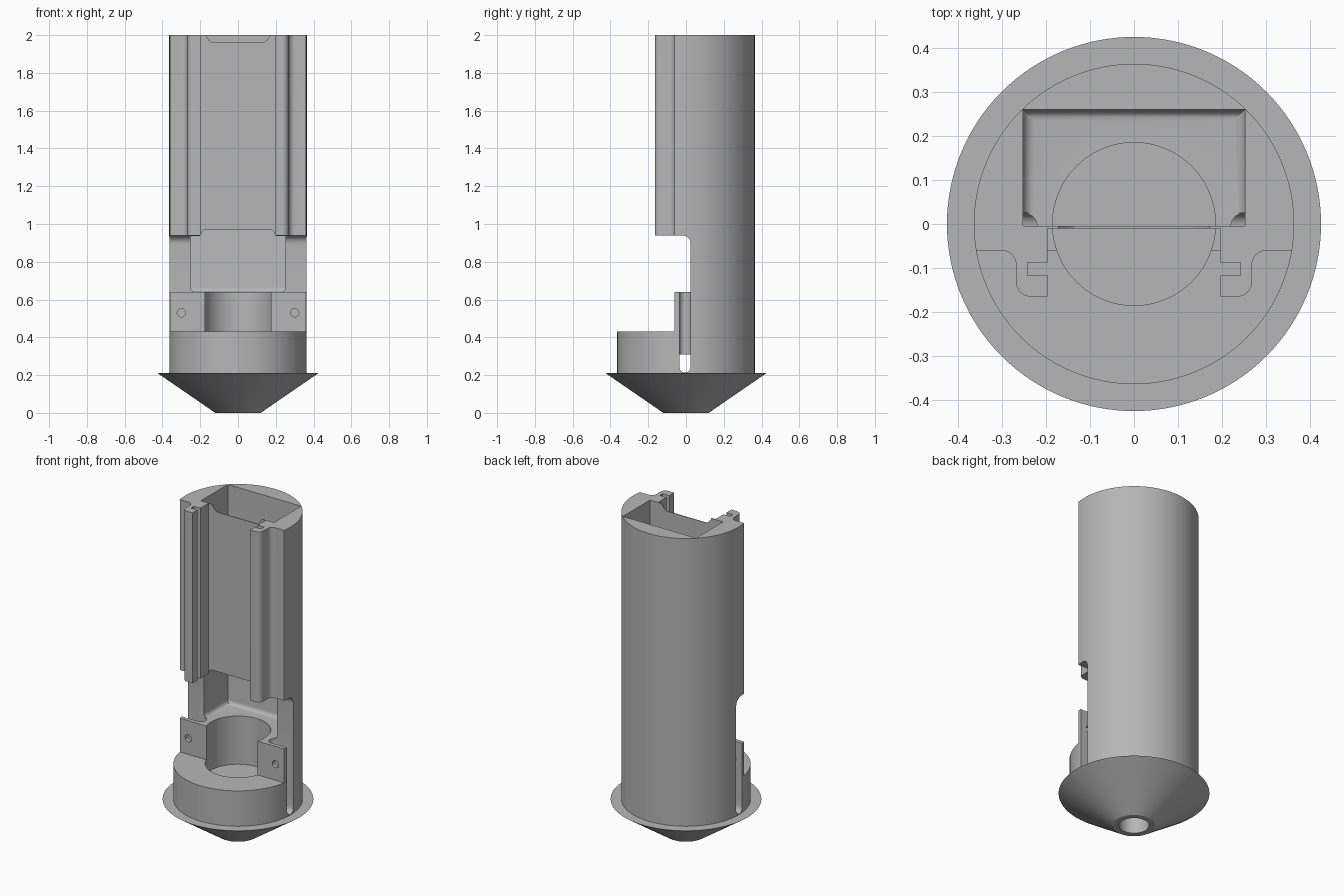
import bpy, bmesh
from math import sin, cos, pi, radians
from mathutils import Matrix, Vector

cube = bpy.data.objects.get("Cube")
if cube:
    bpy.data.objects.remove(cube, do_unlink=True)

grey = bpy.data.materials.new("plain grey")
grey.use_nodes = True
grey.diffuse_color = (0.47, 0.47, 0.47, 1)
grey.node_tree.nodes["Principled BSDF"].inputs["Base Color"].default_value = grey.diffuse_color

R = 0.364          # tube radius
TOP = 2.0
FLOOR = 0.64       # pocket floor and tab top


def make(name, bm):
    bmesh.ops.recalc_face_normals(bm, faces=bm.faces[:])
    mesh = bpy.data.meshes.new(name)
    bm.to_mesh(mesh)
    bm.free()
    mesh.materials.append(grey)
    ob = bpy.data.objects.new(name, mesh)
    bpy.context.collection.objects.link(ob)
    return ob


def arc(cx, cy, r, a0, a1, n=8):
    return [(cx + r * cos(radians(a0 + (a1 - a0) * i / n)),
             cy + r * sin(radians(a0 + (a1 - a0) * i / n))) for i in range(n + 1)]


def prism(name, pts, axis, lo, hi):
    """Extrude a 2D outline: axis z takes (x, y), x takes (y, z), y takes (x, z)."""
    place = {"z": lambda a, b: (a, b, lo), "x": lambda a, b: (lo, a, b),
             "y": lambda a, b: (a, lo, b)}[axis]
    bm = bmesh.new()
    face = bm.faces.new([bm.verts.new(place(a, b)) for a, b in pts])
    ext = bmesh.ops.extrude_face_region(bm, geom=[face])
    move = Vector([(hi - lo) * (axis == k) for k in "xyz"])
    bmesh.ops.translate(bm, vec=move, verts=[v for v in ext["geom"] if isinstance(v, bmesh.types.BMVert)])
    return make(name, bm)


def rect(a0, a1, b0, b1):
    return [(a0, b0), (a1, b0), (a1, b1), (a0, b1)]


def mirrored(pts):
    return [(-x, y) for x, y in pts]


def round_pts(cx, cy, r, n=64):
    return arc(cx, cy, r, 0, 360, n)[:-1]


def lathe(name, profile, n=128):
    bm = bmesh.new()
    verts = [bm.verts.new((r, 0, z)) for r, z in profile]
    edges = [bm.edges.new(p) for p in zip(verts, verts[1:])]
    bmesh.ops.spin(bm, geom=verts + edges, cent=(0, 0, 0), axis=(0, 0, 1),
                   angle=2 * pi, steps=n, use_duplicate=False)
    bmesh.ops.remove_doubles(bm, verts=bm.verts[:], dist=1e-5)
    return make(name, bm)


# Tube with its conical foot
body = lathe("tube_body", [(0, 0), (0.12, 0), (0.425, 0.21), (R, 0.21), (R, TOP), (0, TOP)])

cutters = []

# Open front of the upper tube, leaving two rails and a thin front wall
half = [(0.197, -0.01), (0.197, -0.165)]
half += arc(0.235, -0.132, 0.033, -90, 0)
half += arc(0.301, -0.093, 0.033, 180, 90)
half += [(0.5, -0.06), (0.5, -0.5)]
cutters.append(prism("front_cut", half + mirrored(half)[::-1], "z", 0.93, 2.1))

# Side window with a rounded upper corner
window = [(-0.5, FLOOR), (0.025, FLOOR)] + arc(-0.02, 0.895, 0.045, 0, 90) + [(-0.5, 0.94)]
cutters.append(prism("window_cut", window, "x", -0.5, 0.5))

# Step in front of the tabs
cutters.append(prism("step_cut", rect(-0.5, -0.06, 0.43, 0.7), "x", -0.5, 0.5))

# Rectangular pocket with rounded floor edges at the back and sides
bm = bmesh.new()
bmesh.ops.create_cube(bm, size=1)
size = Vector((0.504, 0.265, 2.1 - FLOOR))
bmesh.ops.transform(bm, verts=bm.verts[:], matrix=Matrix.Translation(
    (0, 0.1275, FLOOR + size.z / 2)) @ Matrix.Diagonal(size).to_4x4())
low = [e for e in bm.edges if all(v.co.z < 1 for v in e.verts)
       and not all(v.co.y < 0 for v in e.verts)]
bmesh.ops.bevel(bm, geom=low, offset=0.025, segments=5, profile=0.5, affect="EDGES")
cutters.append(make("pocket_cut", bm))

# Opening under the front wall and the notch in its top edge
opening = [(0.25, 0.9), (0.25, 0.935)] + arc(0.23, 0.94, 0.03, 90, 180, 5)[::-1][:1]
opening = [(0.2, 0.9), (0.2, 0.945)] + arc(0.17, 0.945, 0.025, 0, 90, 5)
cutters.append(prism("wall_opening_cut", opening + mirrored(opening)[::-1], "y", -0.1, 0.01))
notch = [(0.172, 2.1), (0.172, 2.0), (0.155, 1.975), (0.135, 1.962)]
cutters.append(prism("wall_notch_cut", notch + mirrored(notch)[::-1], "y", -0.1, 0.01))

# Round seat, lower hole and cross slot
cutters.append(prism("seat_cut", round_pts(0, 0, 0.185, 96), "z", 0.34, 0.68))
cutters.append(prism("lower_hole_cut", round_pts(0, 0, 0.085), "z", -0.1, 0.27))
slot = arc(-0.005, 0.243, 0.03, 180, 360) + [(0.025, 0.31), (-0.035, 0.31)]
cutters.append(prism("cross_slot_cut", slot, "x", -0.5, 0.5))

# Per side: slot behind the tab, screw hole and rail groove
side_slot = [(0.5, 0.025)] + arc(0.25, -0.005, 0.03, 90, 270) + [(0.5, -0.035)]
groove = rect(0.18, 0.242, -0.117, -0.088)
for side, flip in (("left", lambda p: p), ("right", mirrored)):
    cutters.append(prism(side + "_slot_cut", flip(side_slot), "z", 0.305, 0.68))
    cutters.append(prism(side + "_screw_cut", flip(round_pts(0.3, 0.53, 0.022, 24)), "y", -0.1, -0.01))
    cutters.append(prism(side + "_groove_cut", flip(groove), "z", 0.9, 2.1))

bpy.context.view_layer.objects.active = body
for cutter in cutters:
    cutter.hide_render = True
    mod = body.modifiers.new(cutter.name, "BOOLEAN")
    mod.operation = "DIFFERENCE"
    mod.solver = "EXACT"
    mod.object = cutter
    bpy.ops.object.modifier_apply(modifier=mod.name)
    bpy.data.objects.remove(cutter, do_unlink=True)

bpy.ops.object.select_all(action="DESELECT")
body.select_set(True)
bpy.ops.object.shade_smooth_by_angle(angle=radians(30))
